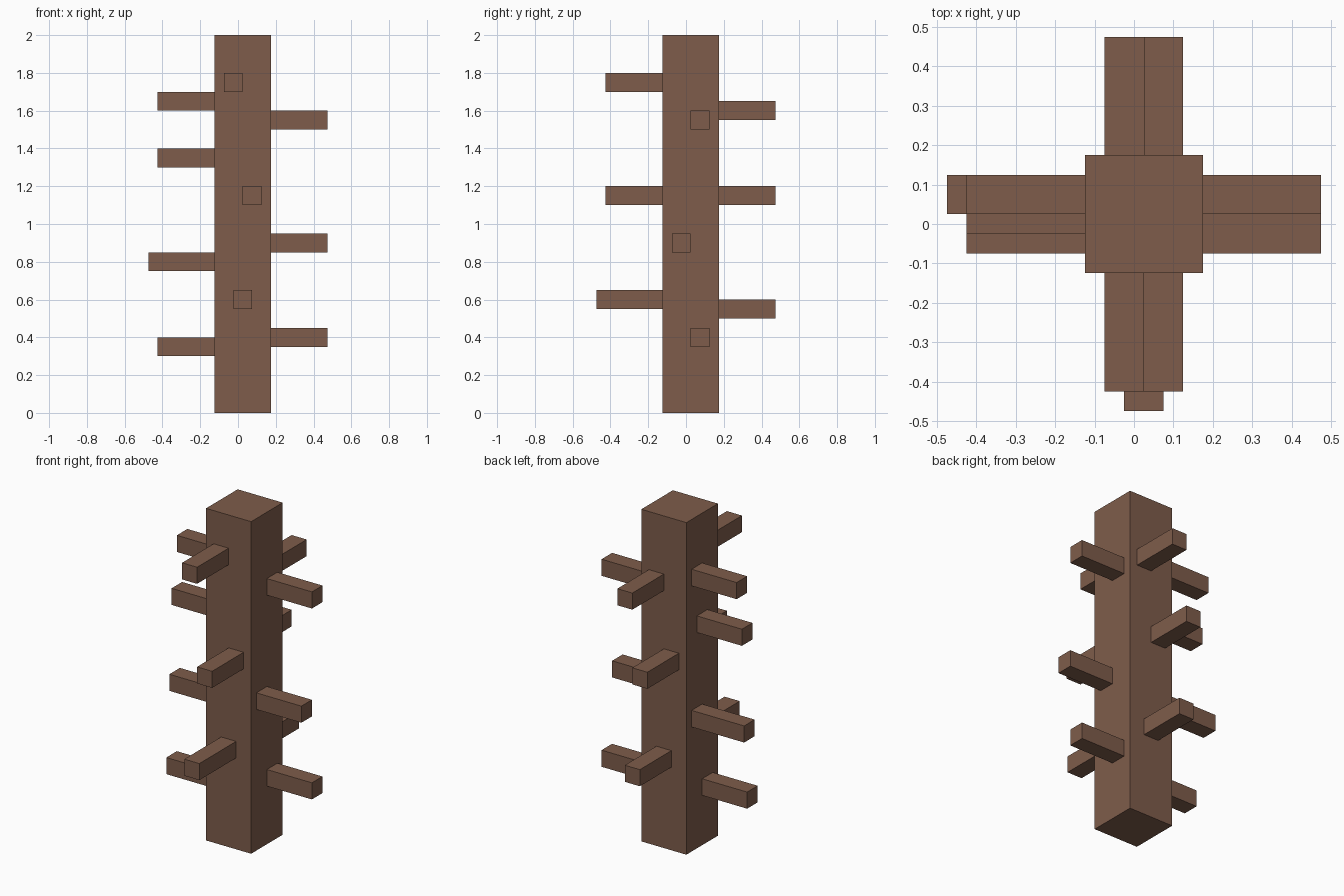
import bpy
from mathutils import Vector

cube = bpy.data.objects.get("Cube")
if cube:
    bpy.data.objects.remove(cube, do_unlink=True)

brown = bpy.data.materials.new("brown wood")
brown.use_nodes = True
colour = (0.21, 0.108, 0.07, 1)
brown.diffuse_color = colour
brown.node_tree.nodes["Principled BSDF"].inputs["Base Color"].default_value = colour


def box(name, low, high):
    """Axis-aligned box between two opposite corners."""
    low, high = Vector(low), Vector(high)
    bpy.ops.mesh.primitive_cube_add(size=1, location=(low + high) / 2)
    obj = bpy.context.object
    obj.name = name
    for v in obj.data.vertices:
        v.co *= high - low
    obj.data.materials.append(brown)
    return obj


# Square post
LOW, HIGH = -0.125, 0.175
box("post", (LOW, LOW, 0), (HIGH, HIGH, 2))

# Pegs on each side: (sideways centre, height centre, tip position)
HALF = 0.05
pegs = {
    "front": [(-0.025, 1.75, -0.425), (0.075, 1.15, -0.425), (0.025, 0.6, -0.475)],
    "back": [(0.075, 1.6, 0.475), (-0.025, 1.15, 0.475), (0.025, 0.55, 0.475)],
    "left": [(0.075, 1.55, 0.475), (-0.025, 0.9, 0.475), (0.075, 0.4, 0.475)],
    "right": [(0.075, 1.65, -0.425), (0.025, 1.35, -0.425),
              (0.075, 0.8, -0.475), (-0.025, 0.35, -0.425)],
}
for side, rows in pegs.items():
    for i, (across, z, tip) in enumerate(rows, 1):
        start, end = sorted((HIGH if tip > 0 else LOW, tip))
        low = [start, across - HALF, z - HALF]
        high = [end, across + HALF, z + HALF]
        if side in ("front", "back"):
            low[0], low[1] = low[1], low[0]
            high[0], high[1] = high[1], high[0]
        box(f"{side}_peg_{i}", low, high)
